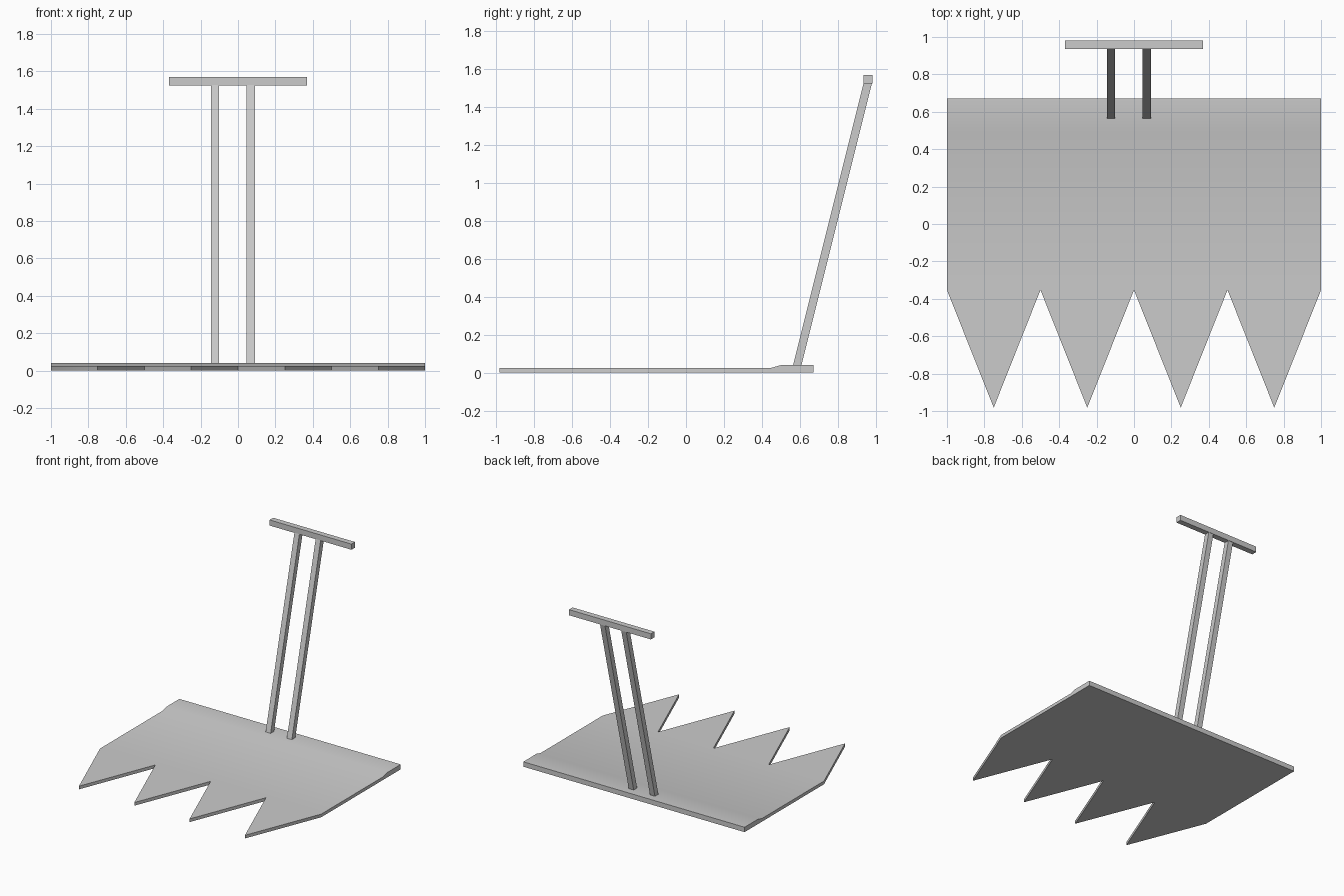
import bpy, bmesh

if "Cube" in bpy.data.objects:
    bpy.data.objects.remove(bpy.data.objects["Cube"])


def finish(bm, name):
    bmesh.ops.recalc_face_normals(bm, faces=bm.faces)
    mesh = bpy.data.meshes.new(name)
    bm.to_mesh(mesh)
    bm.free()
    obj = bpy.data.objects.new(name, mesh)
    bpy.context.collection.objects.link(obj)
    return obj


def sheared_box(name, x0, x1, z0, z1, y_low, y_high):
    """Box whose bottom spans y_low and whose top spans y_high."""
    bm = bmesh.new()
    rings = []
    for z, (y0, y1) in ((z0, y_low), (z1, y_high)):
        rings.append([bm.verts.new((x, y, z))
                      for x, y in ((x0, y0), (x1, y0), (x1, y1), (x0, y1))])
    low, high = rings
    bm.faces.new(low)
    bm.faces.new(high)
    for i in range(4):
        j = (i + 1) % 4
        bm.faces.new((low[i], low[j], high[j], high[i]))
    return finish(bm, name)


# Toothed blade with a raised back strip
TEETH = 4
PITCH = 2 / TEETH
TIP = -0.982
ROWS = [(-0.353, 0.026), (0.45, 0.026), (0.50, 0.04), (0.672, 0.04)]

bm = bmesh.new()
grid = [[bm.verts.new((-1 + PITCH * i, y, 0)) for i in range(TEETH + 1)]
        for y, _ in ROWS]
faces = []
for a, b in zip(grid, grid[1:]):
    for i in range(TEETH):
        faces.append(bm.faces.new((a[i], a[i + 1], b[i + 1], b[i])))
for i in range(TEETH):
    tip = bm.verts.new((-1 + PITCH * (i + 0.5), TIP, 0))
    faces.append(bm.faces.new((grid[0][i], tip, grid[0][i + 1])))

# Thickness, following the raised strip
ext = bmesh.ops.extrude_face_region(bm, geom=faces, use_keep_orig=True)
for v in ext["geom"]:
    if isinstance(v, bmesh.types.BMVert):
        v.co.z = 0.04 if v.co.y > 0.48 else 0.026
blade = finish(bm, "blade")
bpy.context.view_layer.objects.active = blade
blade.select_set(True)
bpy.ops.object.shade_smooth_by_angle()

# Two leaning posts
for side, x in (("left", -0.123), ("right", 0.069)):
    sheared_box(side + "_post", x - 0.0225, x + 0.0225, 0.038, 1.526,
                (0.564, 0.608), (0.936, 0.980))

# Crossbar grip
sheared_box("grip", -0.37, 0.37, 1.524, 1.57, (0.936, 0.982), (0.936, 0.982))
